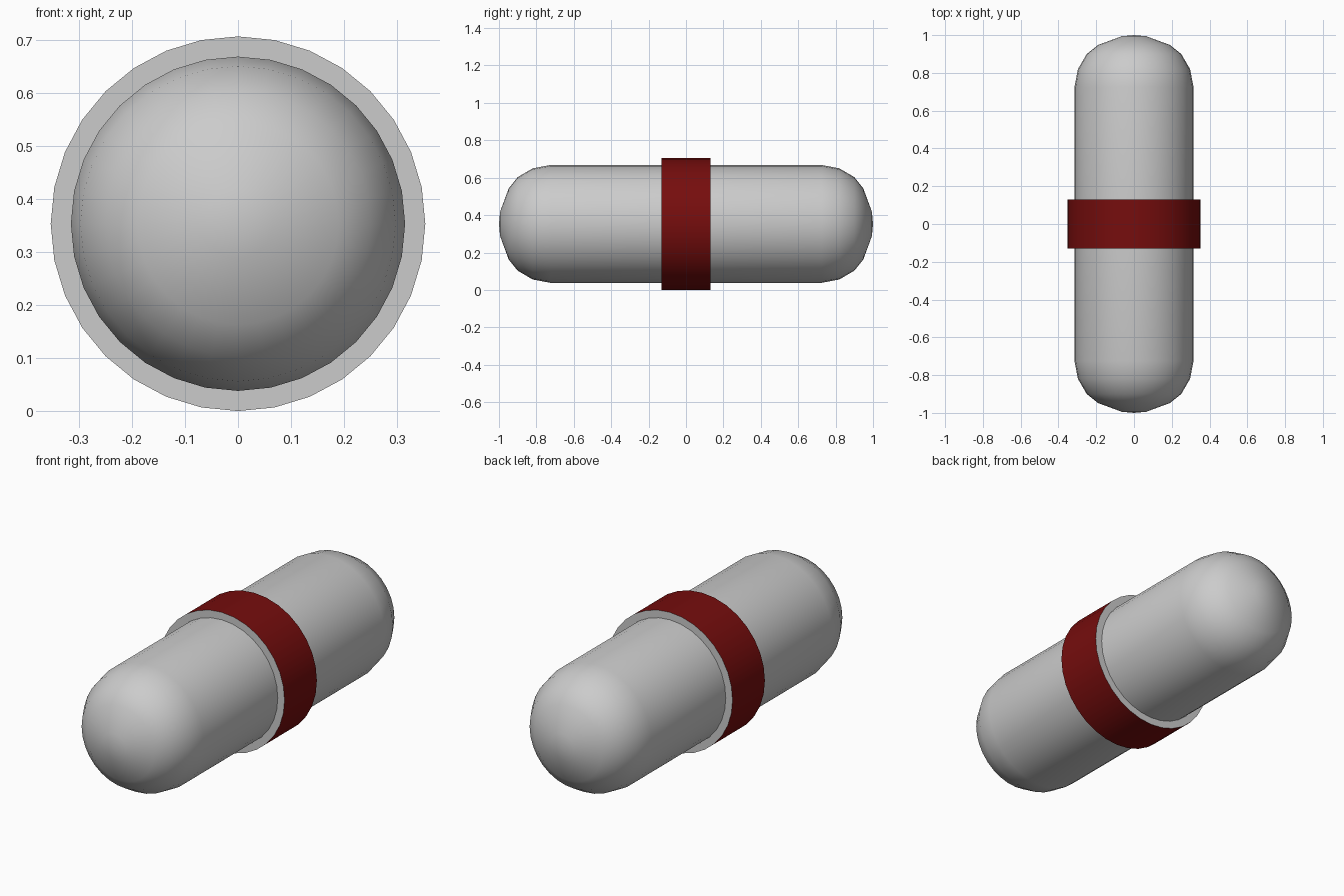
import bpy, bmesh, math

if "Cube" in bpy.data.objects:
    bpy.data.objects.remove(bpy.data.objects["Cube"])

SEGMENTS = 32
CENTRE_Z = 0.353


def material(name, rgb):
    m = bpy.data.materials.new(name)
    m.diffuse_color = (*rgb, 1)
    m.use_nodes = True
    m.node_tree.nodes["Principled BSDF"].inputs["Base Color"].default_value = m.diffuse_color
    return m


grey = material("light grey", (0.6, 0.6, 0.6))
red = material("dark red", (0.18, 0.004, 0.004))


def lathe(name, profile, mats, closed=False):
    """Spin (radius, y) points around the y axis."""
    bm = bmesh.new()
    rings = []
    for r, y in profile:
        if r == 0:
            rings.append([bm.verts.new((0, y, CENTRE_Z))] * SEGMENTS)
        else:
            angles = [2 * math.pi * i / SEGMENTS for i in range(SEGMENTS)]
            rings.append([bm.verts.new((r * math.sin(a), y, CENTRE_Z + r * math.cos(a)))
                          for a in angles])
    pairs = list(zip(rings, rings[1:]))
    if closed:
        pairs.append((rings[-1], rings[0]))
    for a, b in pairs:
        for i in range(SEGMENTS):
            j = (i + 1) % SEGMENTS
            bm.faces.new(dict.fromkeys((a[i], a[j], b[j], b[i])))
    bmesh.ops.recalc_face_normals(bm, faces=bm.faces)
    mesh = bpy.data.meshes.new(name)
    bm.to_mesh(mesh)
    bm.free()
    for m in mats:
        mesh.materials.append(m)
    obj = bpy.data.objects.new(name, mesh)
    bpy.context.collection.objects.link(obj)
    bpy.ops.object.select_all(action='DESELECT')
    obj.select_set(True)
    bpy.context.view_layer.objects.active = obj
    bpy.ops.object.shade_smooth_by_angle(angle=math.radians(40))
    return obj


# Capsule body with rounded ends
cap = [(0, 1.0), (0.065, 0.994), (0.19, 0.948), (0.25, 0.90), (0.297, 0.82), (0.315, 0.725)]
lathe("capsule_body", cap + [(r, -y) for r, y in reversed(cap)], [grey])

# Raised centre band: red rim, grey side faces
band = lathe("centre_band", [(0.31, -0.13), (0.353, -0.13), (0.353, 0.13), (0.31, 0.13)],
             [grey, red], closed=True)
for face in band.data.polygons:
    if abs(face.normal.y) < 0.5:
        face.material_index = 1
